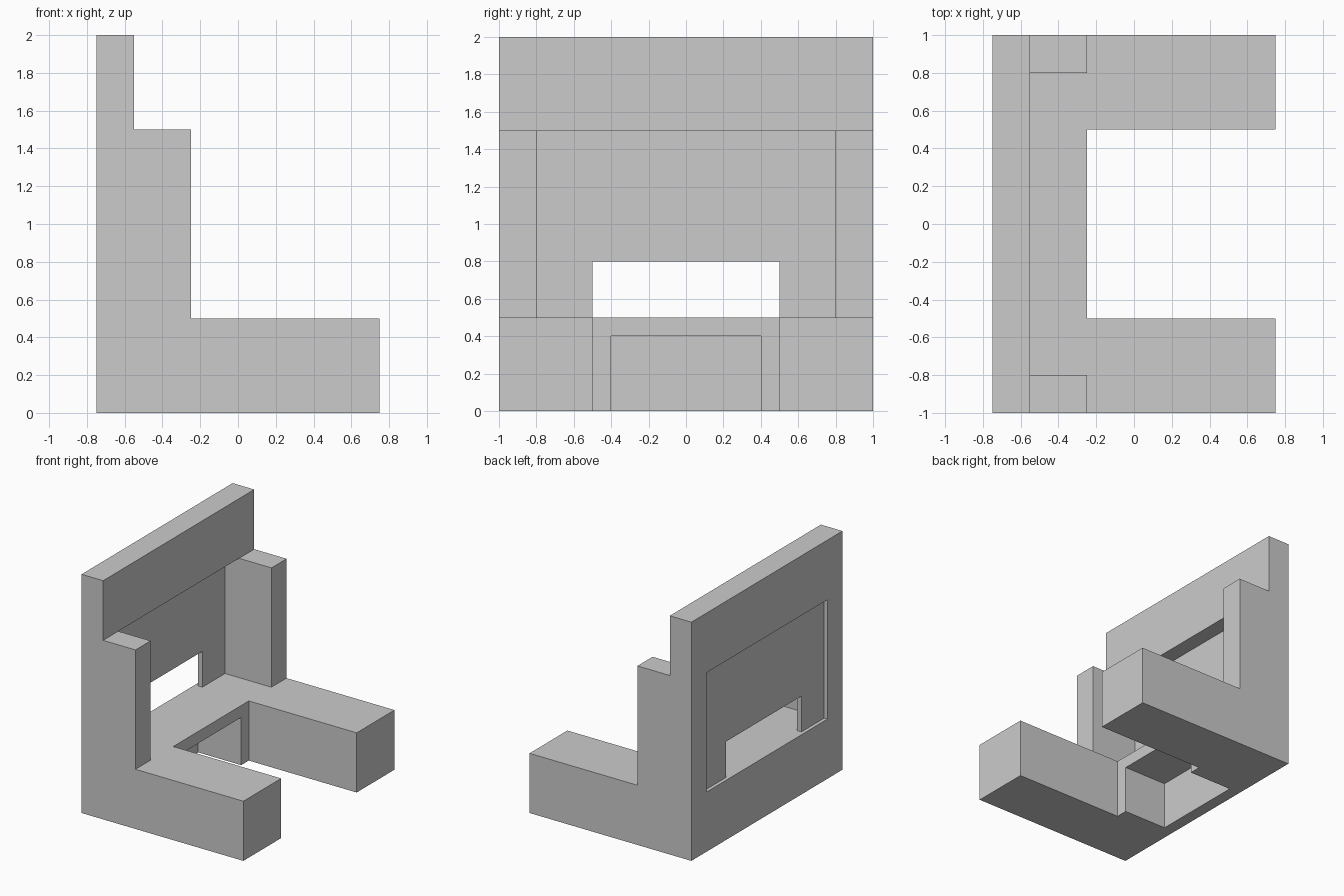
import bpy, bmesh
from mathutils import Vector

if "Cube" in bpy.data.objects:
    bpy.data.objects.remove(bpy.data.objects["Cube"])


def extrude_profile(name, points, axis, start, end):
    """Prism from a 2D outline: (x, z) along axis 'y', or (y, z) along axis 'x'."""
    bm = bmesh.new()
    place = (lambda a, b: (a, start, b)) if axis == 'y' else (lambda a, b: (start, a, b))
    face = bm.faces.new([bm.verts.new(place(a, b)) for a, b in points])
    step = Vector((0, end - start, 0)) if axis == 'y' else Vector((end - start, 0, 0))
    geom = bmesh.ops.extrude_face_region(bm, geom=[face])['geom']
    bmesh.ops.translate(bm, vec=step, verts=[g for g in geom if isinstance(g, bmesh.types.BMVert)])
    bmesh.ops.recalc_face_normals(bm, faces=bm.faces)
    mesh = bpy.data.meshes.new(name)
    bm.to_mesh(mesh)
    bm.free()
    obj = bpy.data.objects.new(name, mesh)
    bpy.context.collection.objects.link(obj)
    return obj


def cut_box(target, name, x, half_y, z):
    """Subtract a box that is symmetric about y = 0."""
    outline = [(x[0], z[0]), (x[1], z[0]), (x[1], z[1]), (x[0], z[1])]
    cutter = extrude_profile(name, outline, 'y', -half_y, half_y)
    cutter.hide_render = True
    cutter.hide_viewport = True
    mod = target.modifiers.new(name, 'BOOLEAN')
    mod.operation = 'DIFFERENCE'
    mod.solver = 'EXACT'
    mod.object = cutter


# Frame: stepped side outline swept across the full width
frame = extrude_profile("frame", [
    (-0.75, 0), (0.75, 0), (0.75, 0.5), (-0.25, 0.5),
    (-0.25, 1.5), (-0.55, 1.5), (-0.55, 2), (-0.75, 2)], 'y', -1, 1)

# Gap between the feet, pocket under the base, window between the uprights
cut_box(frame, "foot_gap_cutter", (-0.25, 1), 0.5, (-0.2, 0.7))
cut_box(frame, "base_pocket_cutter", (-0.65, 0), 0.4, (-0.2, 0.4))
cut_box(frame, "window_cutter", (-1, 0), 0.8, (0.5, 1.5))

# Thin back panel with a low opening
extrude_profile("back_panel", [
    (-0.8, 0.5), (-0.5, 0.5), (-0.5, 0.8), (0.5, 0.8),
    (0.5, 0.5), (0.8, 0.5), (0.8, 1.5), (-0.8, 1.5)], 'x', -0.72, -0.68)
